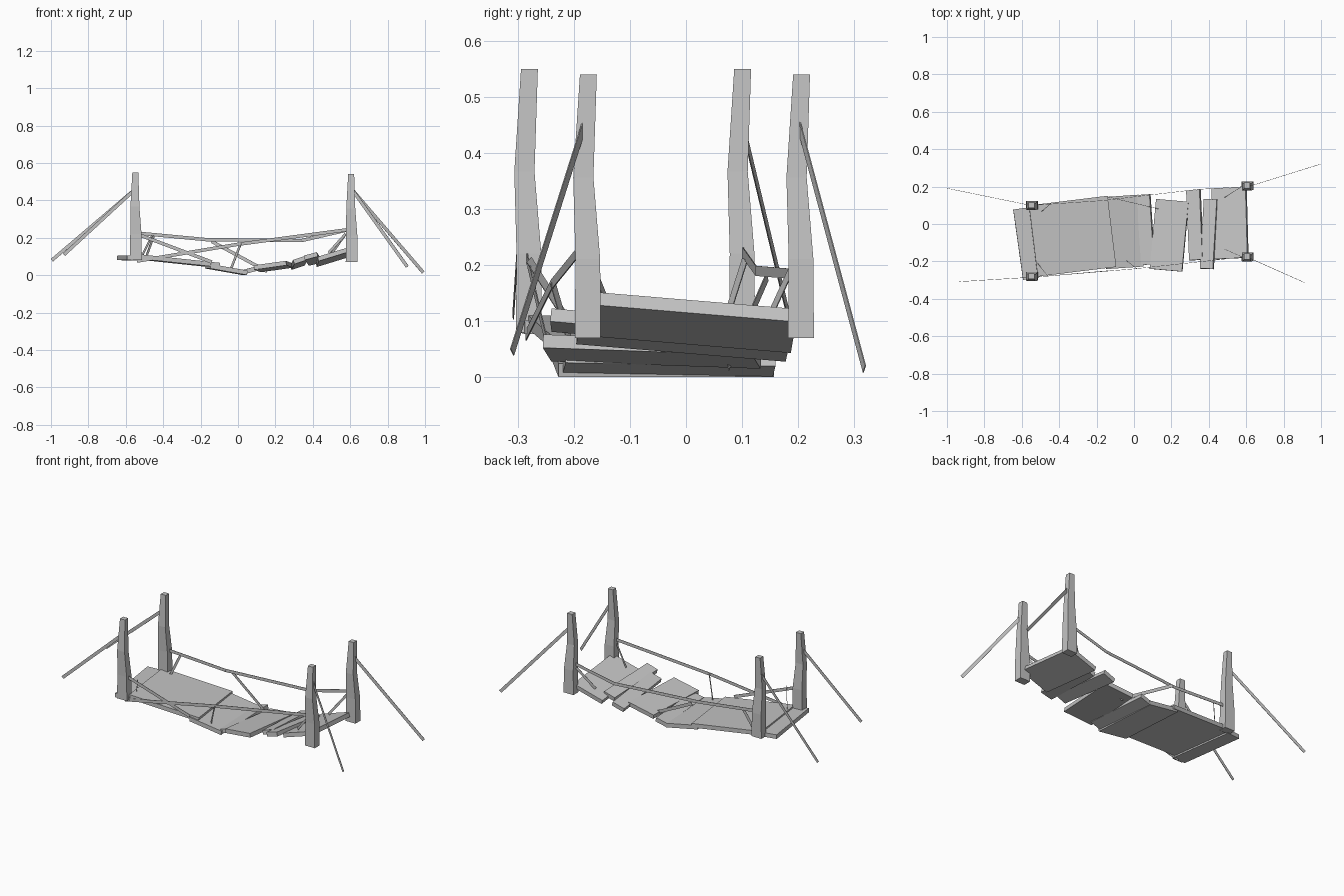
import bpy, bmesh
from math import radians
from mathutils import Vector, Matrix, Euler

cube = bpy.data.objects.get("Cube")
if cube:
    bpy.data.objects.remove(cube)

GREY = (0.55, 0.55, 0.55, 1)
stone = bpy.data.materials.new("plain_grey")
stone.use_nodes = True
stone.diffuse_color = GREY
stone.node_tree.nodes["Principled BSDF"].inputs["Base Color"].default_value = GREY


def finish(name, bm):
    bmesh.ops.recalc_face_normals(bm, faces=bm.faces)
    mesh = bpy.data.meshes.new(name)
    bm.to_mesh(mesh)
    bm.free()
    mesh.materials.append(stone)
    obj = bpy.data.objects.new(name, mesh)
    bpy.context.scene.collection.objects.link(obj)
    return obj


def plank(name, top, length, width, yaw, pitch, roll, thick=0.024):
    """Board hanging below its top centre, tilted by angles in degrees."""
    bm = bmesh.new()
    bmesh.ops.create_cube(bm, size=1)
    turn = Euler([radians(a) for a in (roll, pitch, yaw)]).to_matrix().to_4x4()
    bm.transform(Matrix.Translation(top) @ turn
                 @ Matrix.Translation((0, 0, -thick / 2))
                 @ Matrix.Diagonal((length, width, thick, 1)))
    finish(name, bm)


def post(name, x, y, base, top):
    """Square post that leans, bends back and tapers."""
    bm = bmesh.new()
    rings = []
    # height share, x shift, y shift, half width x, half width y
    for t, dx, dy, hx, hy in ((0, 0, 0, .032, .023), (.3, 0, 0, .03, .022),
                              (.61, -.005, -.008, .024, .018),
                              (1, -.003, .001, .016, .015)):
        z = base + (top - base) * t
        rings.append([bm.verts.new((x + dx + sx * hx, y + dy + sy * hy, z))
                      for sx, sy in ((-1, -1), (1, -1), (1, 1), (-1, 1))])
    for low, high in zip(rings, rings[1:]):
        for i in range(4):
            j = (i + 1) % 4
            bm.faces.new((low[i], low[j], high[j], high[i]))
    bm.faces.new(rings[0])
    bm.faces.new(rings[-1])
    finish(name, bm)


def strap(name, points, width=0.018, thick=0.002):
    """Flat upright ribbon along a chain of points."""
    bm = bmesh.new()
    for a, b in zip(points, points[1:]):
        a, b = Vector(a), Vector(b)
        along = (b - a).normalized()
        side = along.cross(Vector((0, 0, 1))).normalized()
        up = side.cross(along)
        frame = Matrix((along * (b - a).length, side * thick, up * width))
        place = Matrix.Translation((a + b) / 2) @ frame.transposed().to_4x4()
        bmesh.ops.create_cube(bm, size=1, matrix=place)
    finish(name, bm)


# Corner posts
post("post_left_back", .608, .205, .07, .54)
post("post_left_front", .608, -.175, .07, .54)
post("post_right_back", -.546, .1, .08, .55)
post("post_right_front", -.546, -.28, .08, .55)

# Deck boards: top centre, length, width, yaw, pitch, roll
boards = (
    ((-.577, -.105, .103), .085, .38, 8, 2, 0),
    ((-.328, -.065, .088), .425, .383, 7, 6, 0),
    ((-.06, -.042, .042), .2, .385, 4, 10, 0),
    ((.06, -.03, .037), .072, .375, 4, -15, -1),
    ((.187, -.06, .058), .175, .375, -5, -8, -2),
    ((.322, -.005, .078), .075, .375, 4, -18, -5),
    ((.397, -.053, .098), .072, .373, -2, -15, -5),
    ((.51, .005, .11), .19, .378, 3, -17, -5),
)
for n, row in enumerate(boards, 1):
    plank(f"deck_board_{n}", *row)

# Guy straps running from the posts to the ground
strap("guy_right_back", ((-.555, .1, .455), (-.995, .19, .08)))
strap("guy_right_front", ((-.555, -.285, .455), (-.93, -.308, .11)))
strap("guy_left_back", ((.612, .2, .455), (.99, .318, .015)))
strap("guy_left_front", ((.612, -.18, .455), (.905, -.31, .045)))

# Handrail straps
strap("rail_back", ((-.54, .1, .225), (-.17, .125, .19),
                    (.34, .185, .185), (.6, .2, .245)))
strap("rail_front", ((-.54, -.285, .075), (0, -.24, .165), (.6, -.175, .245)))
strap("rail_front_broken", ((-.54, -.285, .22), (-.14, -.25, .07)))
strap("rail_back_broken", ((-.14, .145, .18), (.155, .075, .02)))

# Short ties between deck and rails
ties = (
    ((-.515, -.21, .1), (-.46, -.28, .21)),
    ((-.49, .07, .1), (-.45, .105, .21)),
    ((-.035, -.2, .04), (.015, -.238, .17)),
    ((.49, .145, .1), (.575, .2, .22)),
    ((.485, -.135, .12), (.575, -.175, .22)),
)
for n, ends in enumerate(ties, 1):
    strap(f"tie_{n}", ends, 0.014)
